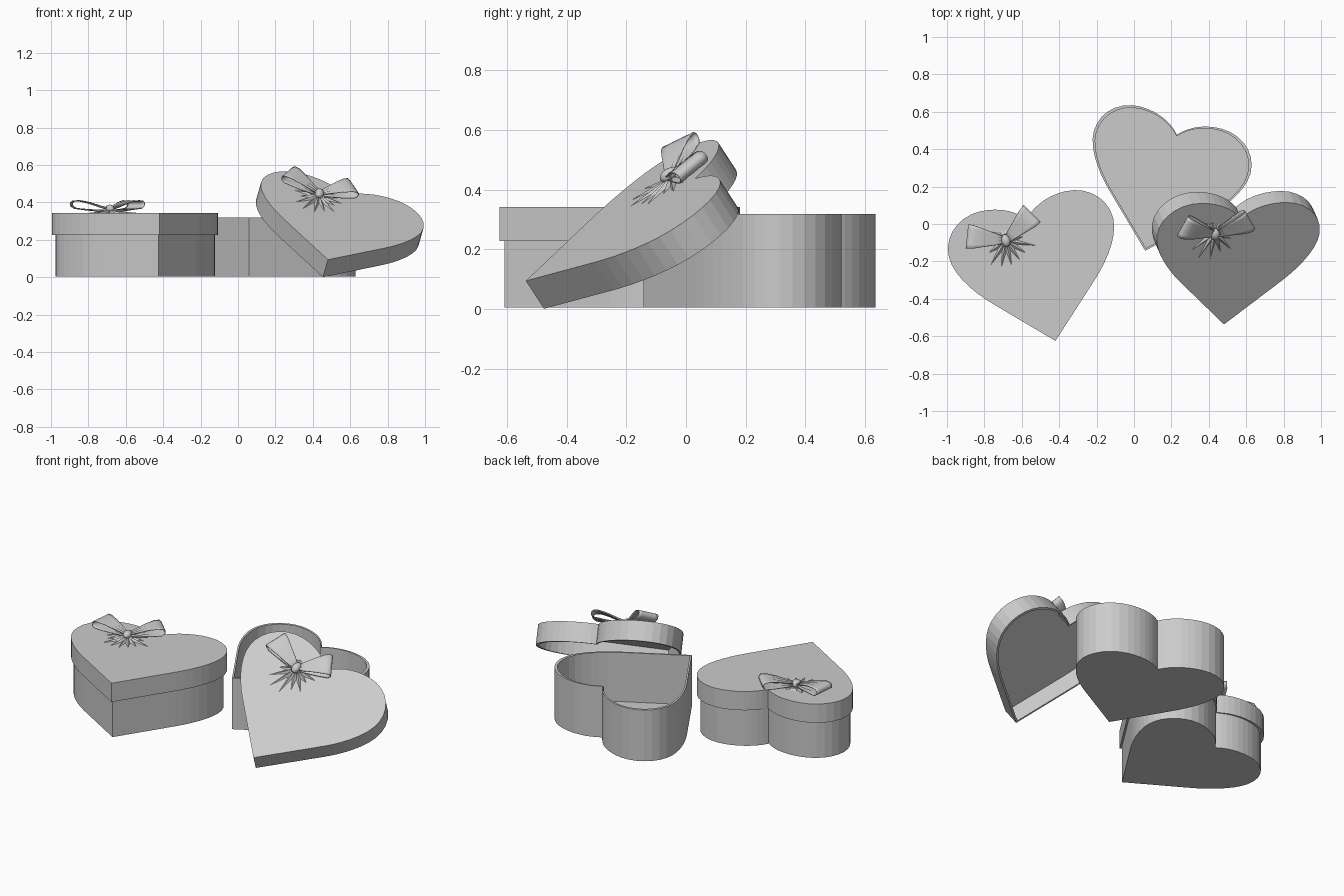
import bpy, bmesh, math, random
from mathutils import Vector, Matrix
from mathutils.geometry import interpolate_bezier

if "Cube" in bpy.data.objects:
    bpy.data.objects.remove(bpy.data.objects["Cube"])

random.seed(4)
LID_H = 0.115


def heart(scale=1.0, centre=0.0, inset=1.0):
    """Heart outline, tip at the origin, axis along +y."""
    segs = [((.27, .26), (.35, .337), (.434, .45), (.434, .545)),
            ((.434, .545), (.434, .655), (.34, .737), (.225, .737)),
            ((.225, .737), (.13, .737), (.05, .70), (0, .643))]
    half = [Vector((0, 0))]
    for s in segs:
        half += [Vector(p[:2]) for p in interpolate_bezier(*[Vector((*q, 0)) for q in s], 8)][:-1]
    pts = half + [Vector((0, .643))] + [Vector((-p.x, p.y)) for p in reversed(half[1:])]
    c = Vector((0, .4))
    return [(c + (p - c) * inset) * scale for p in pts]


def finish(bm, name, matrix, smooth=False):
    bmesh.ops.recalc_face_normals(bm, faces=bm.faces[:])
    me = bpy.data.meshes.new(name)
    bm.to_mesh(me)
    bm.free()
    ob = bpy.data.objects.new(name, me)
    bpy.context.collection.objects.link(ob)
    ob.matrix_world = matrix
    if smooth:
        for p in me.polygons:
            p.use_smooth = True
    return ob


def heart_shell(name, matrix, scale, z_closed, z_open, thick):
    """Hollow heart tray, closed at z_closed and open at z_open."""
    bm = bmesh.new()
    outer, inner = heart(scale), heart(scale, inset=.965)
    z_floor = z_closed + math.copysign(thick, z_open - z_closed)
    rings = [[bm.verts.new((p.x, p.y, z)) for p in pts] for pts, z in
             ((outer, z_closed), (outer, z_open), (inner, z_open), (inner, z_floor))]
    n = len(outer)
    for a, b in zip(rings, rings[1:]):
        for i in range(n):
            j = (i + 1) % n
            bm.faces.new((a[i], a[j], b[j], b[i]))
    bm.faces.new(rings[0])
    bm.faces.new(rings[-1])
    return finish(bm, name, matrix)


def ribbon_loop(name, matrix, direction):
    """Teardrop ribbon loop that widens away from the knot."""
    path = [(0, .022), (.25, .036), (.55, .056), (.8, .067), (.94, .066), (1, .055),
            (.99, .038), (.9, .026), (.65, .02), (.3, .014), (0, .012)]
    d = Vector((*direction, 0))
    side = Vector((-d.y, d.x, 0)).normalized()
    bm = bmesh.new()
    rows = []
    for t, h in path:
        w = .016 + .048 * min(1, t * 1.15)
        row = []
        for k in range(7):
            s = k / 3 - 1
            pleat = .005 * (1 - t) * (-1) ** k
            row.append(bm.verts.new(d * t + side * (w * s) + Vector((0, 0, h + pleat))))
        rows.append(row)
    for a, b in zip(rows, rows[1:]):
        for k in range(6):
            bm.faces.new((a[k], a[k + 1], b[k + 1], b[k]))
    ob = finish(bm, name, matrix, True)
    mod = ob.modifiers.new("thickness", 'SOLIDIFY')
    mod.thickness = .004
    mod.offset = 0


def gathered_fabric(name, matrix):
    """Low creases that fan out over the lid from the knot."""
    bm = bmesh.new()
    n = 32
    top = bm.verts.new((0, 0, .026))
    mid, end = [], []
    for i in range(n):
        a = 2 * math.pi * i / n
        ridge = i % 2 == 0
        reach = .10 - .05 * math.sin(a)
        r = reach * random.uniform(.8, 1.4) if ridge else .06
        c, s = math.cos(a), math.sin(a)
        mid.append(bm.verts.new((.035 * c, .035 * s, .014 if ridge else .003)))
        end.append(bm.verts.new((r * c, r * s, .0005)))
    for i in range(n):
        j = (i + 1) % n
        bm.faces.new((top, mid[i], mid[j]))
        bm.faces.new((mid[i], end[i], end[j], mid[j]))
    finish(bm, name, matrix)


def knot(name, matrix):
    bm = bmesh.new()
    bmesh.ops.create_uvsphere(bm, u_segments=16, v_segments=10, radius=1)
    for v in bm.verts:
        v.co = Vector((v.co.x * .024, v.co.y * .034, v.co.z * .022 + .024))
    finish(bm, name, matrix, True)


def lid_with_bow(prefix, matrix):
    heart_shell(prefix + "_lid", matrix, 1.04, LID_H, 0, .012)
    m = matrix @ Matrix.Translation((-.135, .583, LID_H))
    ribbon_loop(prefix + "_bow_loop_right", m, (.170, .107))
    ribbon_loop(prefix + "_bow_loop_left", m, (-.195, .069))
    knot(prefix + "_bow_knot", m)
    gathered_fabric(prefix + "_bow_gathers", m)


def placed(x, y, z, degrees):
    return Matrix.Translation((x, y, z)) @ Matrix.Rotation(math.radians(degrees), 4, 'Z')


# closed box on the left
heart_shell("closed_box_base", placed(-.424, -.609, .005, 13.3), 1, 0, .315, .012)
lid_with_bow("closed_box", placed(-.42, -.625, .227, 13.3))

# open box at the back
heart_shell("open_box_base", placed(.06, -.143, .005, -15.3), 1, 0, .313, .012)

# loose lid leaning on the open box
n = Vector((.235, -.53, .815)).normalized()
a = Vector((.135, .848, .512))
a = (a - n * a.dot(n)).normalized()
r = a.cross(n)
rot = Matrix((r, a, n)).transposed().to_4x4()
tip = Vector((.481, -.537, .094)) - n * LID_H
lid_with_bow("leaning", Matrix.Translation(tip) @ rot)
